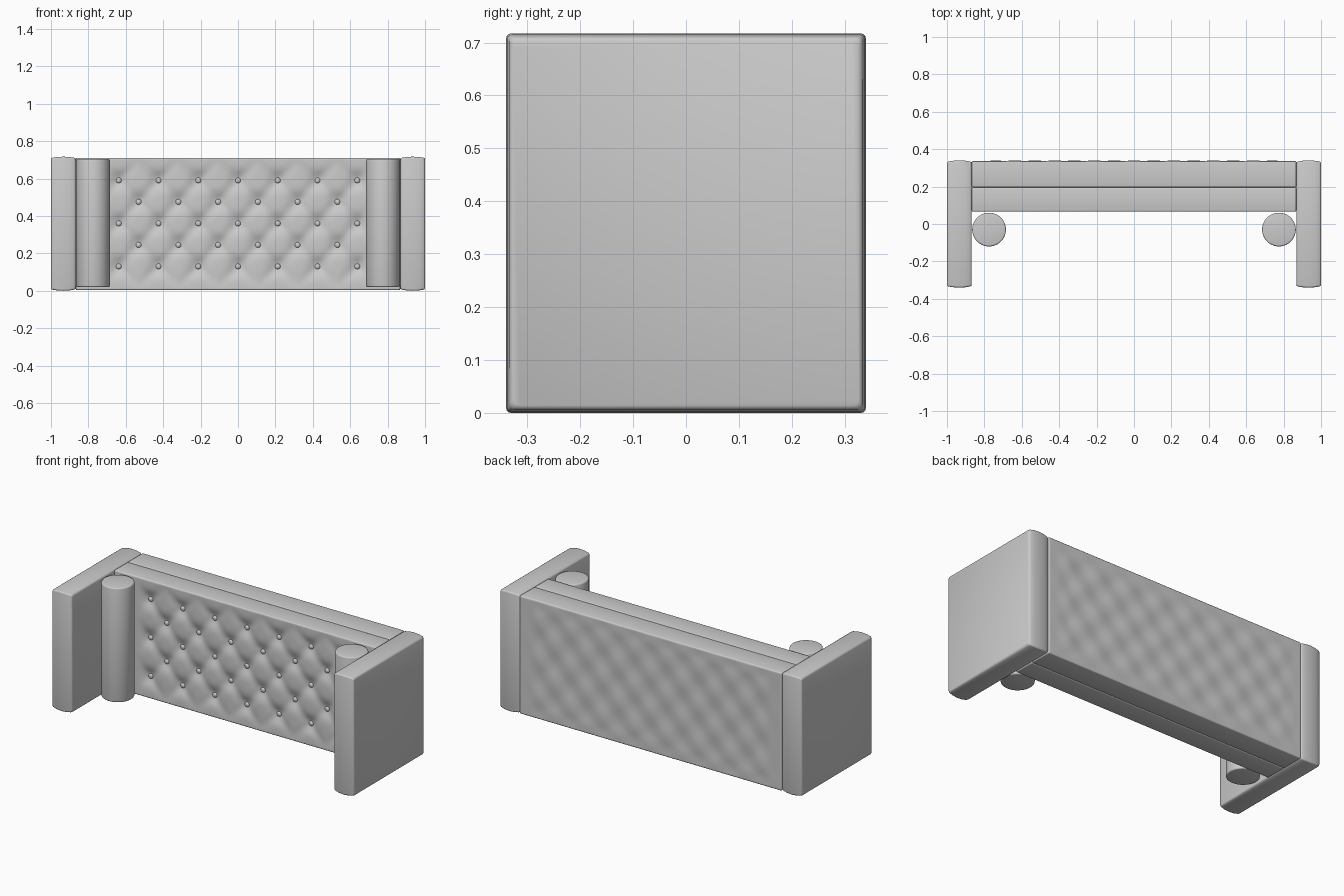
import bpy, bmesh, math
from mathutils import Matrix

if "Cube" in bpy.data.objects:
    bpy.data.objects.remove(bpy.data.objects["Cube"])

DX, DZ, ZC = 0.2125, 0.23, 0.36      # tuft spacing and middle row height
H = 0.715
BUTTONS = [(c * DX, ZC + r * DZ) for r in (-1, 0, 1) for c in range(-3, 4)]
BUTTONS += [((c + 0.5) * DX, ZC + (r + 0.5) * DZ) for r in (-1, 0) for c in range(-3, 3)]


def finish(name, bm, bevel=0.0, segments=3, angle=50):
    bmesh.ops.recalc_face_normals(bm, faces=bm.faces)
    if bevel:
        rim = [e for e in bm.edges if e.calc_face_angle(0) > math.radians(angle)]
        bmesh.ops.bevel(bm, geom=rim, offset=bevel, segments=segments,
                        profile=0.5, affect='EDGES', clamp_overlap=True)
    mesh = bpy.data.meshes.new(name)
    bm.to_mesh(mesh)
    bm.free()
    ob = bpy.data.objects.new(name, mesh)
    bpy.context.collection.objects.link(ob)
    bpy.ops.object.select_all(action='DESELECT')
    bpy.context.view_layer.objects.active = ob
    ob.select_set(True)
    bpy.ops.object.shade_smooth_by_angle(angle=math.radians(40))
    return ob


def slab(name, front, back, nx=128, nz=54, half=0.868, z0=0.004, z1=H - 0.004):
    """Padded panel: front and back height fields joined by flat sides."""
    bm = bmesh.new()
    layers = []
    for field in (front, back):
        rows = []
        for j in range(nz + 1):
            z = z0 + (z1 - z0) * j / nz
            xs = [half * (2 * i / nx - 1) for i in range(nx + 1)]
            rows.append([bm.verts.new((x, field(x, z), z)) for x in xs])
        for j in range(nz):
            for i in range(nx):
                bm.faces.new((rows[j][i], rows[j][i + 1], rows[j + 1][i + 1], rows[j + 1][i]))
        layers.append(rows)

    def border(r):
        return (r[0][:-1] + [row[-1] for row in r[:-1]] + r[-1][:0:-1]
                + [row[0] for row in r[:0:-1]])
    a, b = border(layers[0]), border(layers[1])
    for i in range(len(a)):
        k = (i + 1) % len(a)
        bm.faces.new((a[i], a[k], b[k], b[i]))
    return finish(name, bm, 0.007)


def edge_fade(x, z):
    fx = min(1, max(0, (0.85 - abs(x)) / 0.12))
    fz = min(1, max(0, (0.35 - abs(z - 0.3575)) / 0.08))
    return fx * fz


def tuft(x, z):
    """Dimple at every button plus soft diagonal pleats."""
    dent = sum(0.017 * math.exp(-((x - bx) ** 2 + (z - bz) ** 2) / 0.045 ** 2)
               for bx, bz in BUTTONS)
    u, v = x / DX, (z - ZC) / DZ
    pleat = max(abs(math.cos(math.pi * (u + v))), abs(math.cos(math.pi * (u - v)))) ** 6
    inside = min(1, max(0, (0.72 - abs(x)) / 0.08)) * edge_fade(x, z)
    return dent + 0.006 * pleat * inside


def ripple(x, z):
    u, v = x / DX, (z - ZC) / DZ
    return 0.004 * math.cos(2 * math.pi * u) * math.cos(2 * math.pi * v) * edge_fade(x, z)


# Tufted cushion and the back frame behind it
slab("tufted_back_cushion", lambda x, z: 0.066 + tuft(x, z), lambda x, z: 0.195, )
slab("back_frame", lambda x, z: 0.196, lambda x, z: 0.336 - ripple(x, z))

# Buttons
bm = bmesh.new()
for bx, bz in BUTTONS:
    m = Matrix.Translation((bx, 0.066 + tuft(bx, bz) - 0.003, bz)) @ Matrix.Diagonal((1, 0.6, 1, 1))
    bmesh.ops.create_uvsphere(bm, u_segments=14, v_segments=8, radius=0.015, matrix=m)
finish("buttons", bm)

# Arms: rectangular rings lofted across the width, slightly crowned at the rim
RINGS = [(-0.066, 0.014), (-0.064, 0.009), (-0.058, 0.006), (-0.035, 0.002), (0, 0),
         (0.035, 0.002), (0.058, 0.006), (0.064, 0.009), (0.066, 0.014)]
for side, s in (("left", -1), ("right", 1)):
    bm = bmesh.new()
    loops = []
    for dx, inset in RINGS:
        y, lo, hi = 0.34 - inset, inset, H + 0.002 - inset
        loops.append([bm.verts.new((s * 0.934 + dx, py, pz))
                      for py, pz in ((-y, lo), (y, lo), (y, hi), (-y, hi))])
    for p, q in zip(loops, loops[1:]):
        for i in range(4):
            k = (i + 1) % 4
            bm.faces.new((p[i], p[k], q[k], q[i]))
    bm.faces.new(loops[0])
    bm.faces.new(loops[-1])
    bmesh.ops.recalc_face_normals(bm, faces=bm.faces)
    corners = [e for e in bm.edges
               if abs(e.verts[0].co.x - e.verts[1].co.x) > 1e-4]
    bmesh.ops.bevel(bm, geom=corners, offset=0.009, segments=3, profile=0.5, affect='EDGES')
    finish(side + "_arm", bm)

    # Bolster standing in the corner
    bm = bmesh.new()
    bmesh.ops.create_cone(bm, cap_ends=True, segments=64, radius1=0.09, radius2=0.09,
                          depth=0.685, matrix=Matrix.Translation((s * 0.775, -0.03, 0.362)))
    finish(side + "_bolster", bm, 0.008)
